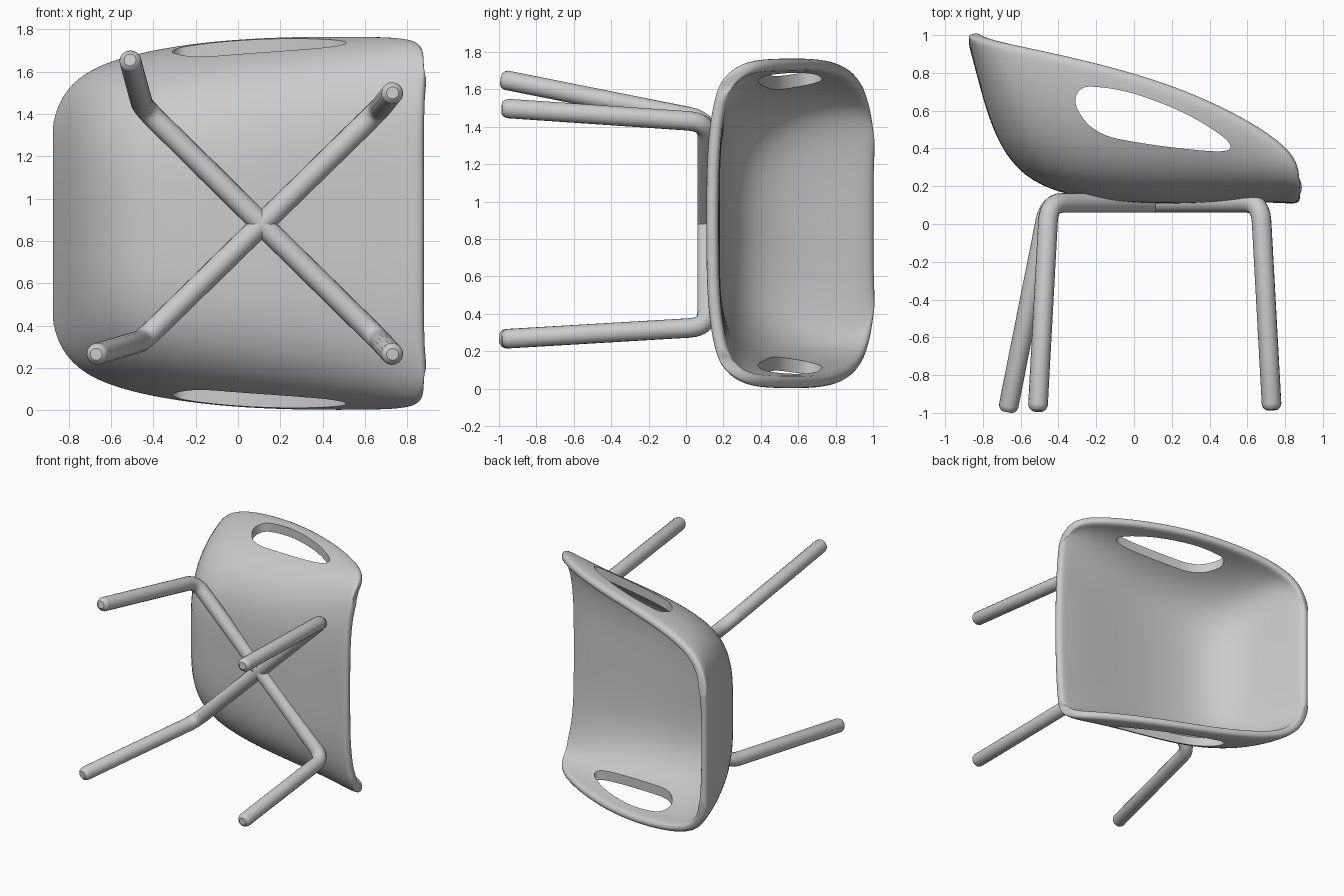
import bpy, bmesh, math
from mathutils import Vector

cube = bpy.data.objects.get("Cube")
if cube:
    bpy.data.objects.remove(cube, do_unlink=True)

MID = 0.884  # symmetry plane of the chair, which lies on its side

grey = bpy.data.materials.new("light grey")
grey.use_nodes = True
grey.diffuse_color = (0.6, 0.6, 0.6, 1)
grey.node_tree.nodes["Principled BSDF"].inputs["Base Color"].default_value = (0.6, 0.6, 0.6, 1)


def add_mesh(name, bm):
    mesh = bpy.data.meshes.new(name)
    bm.to_mesh(mesh)
    bm.free()
    ob = bpy.data.objects.new(name, mesh)
    bpy.context.collection.objects.link(ob)
    mesh.materials.append(grey)
    return ob


def activate(ob):
    bpy.ops.object.select_all(action='DESELECT')
    ob.select_set(True)
    bpy.context.view_layer.objects.active = ob


def smooth_loop(pts, steps):
    """Closed Catmull-Rom loop through the points."""
    out, n = [], len(pts)
    for i in range(n):
        a, b, c, d = (Vector(pts[(i + k) % n]) for k in (-1, 0, 1, 2))
        for s in range(steps):
            t = s / steps
            out.append(0.5 * (2 * b + (c - a) * t + (2 * a - 5 * b + 4 * c - d) * t * t
                              + (3 * b - a - 3 * c + d) * t ** 3))
    return out


def section(rx, ry, w, bx, by, flat, cols):
    """U-shaped section from rim to rim, evenly spaced along its length."""
    pts = []
    for k in range(401):
        u = math.cos(math.pi * k / 400)
        s = max(1 - abs(u) ** flat, 0.0) ** 0.55
        pts.append(Vector((rx + (bx - rx) * s, ry + (by - ry) * s, MID + u * w)))
    dist = [0.0]
    for p, q in zip(pts, pts[1:]):
        dist.append(dist[-1] + (q - p).length)
    out, k = [], 0
    for j in range(cols + 1):
        d = dist[-1] * j / cols
        while k < 399 and dist[k + 1] < d:
            k += 1
        out.append(pts[k].lerp(pts[k + 1], (d - dist[k]) / (dist[k + 1] - dist[k])))
    return out


# Seat shell: sections from the front lip to the top of the back
# rim x, rim y, half width, bottom x, bottom y, flatness of the bottom
stations = [
    (0.88, 0.175, 0.75, 0.88, 0.105, 2.2), (0.882, 0.265, 0.835, 0.81, 0.11, 3.4),
    (0.845, 0.36, 0.875, 0.68, 0.115, 3.9), (0.73, 0.47, 0.885, 0.50, 0.112, 4.0),
    (0.50, 0.607, 0.886, 0.25, 0.108, 4.0), (0.20, 0.737, 0.883, 0.0, 0.11, 4.0),
    (-0.10, 0.827, 0.864, -0.25, 0.135, 3.9), (-0.35, 0.887, 0.83, -0.45, 0.18, 3.7),
    (-0.55, 0.93, 0.785, -0.62, 0.28, 3.5), (-0.70, 0.958, 0.728, -0.735, 0.46, 3.3),
    (-0.80, 0.978, 0.65, -0.805, 0.68, 3.0), (-0.86, 0.99, 0.555, -0.855, 0.88, 2.8),
    (-0.887, 0.997, 0.43, -0.89, 0.997, 2.8)]
COLS = 34
bm = bmesh.new()
grid = [[bm.verts.new(p) for p in section(*st, COLS)] for st in stations]
for r0, r1 in zip(grid, grid[1:]):
    for j in range(COLS):
        bm.faces.new((r0[j], r1[j], r1[j + 1], r0[j + 1]))
shell = add_mesh("seat_shell", bm)
solid = shell.modifiers.new("thickness", 'SOLIDIFY')
solid.thickness, solid.offset = 0.067, -1
sub = shell.modifiers.new("rounding", 'SUBSURF')
sub.levels = sub.render_levels = 2

# Arm openings: one rounded cutter through both sides
opening = [(-0.31, 0.64), (-0.28, 0.715), (-0.19, 0.725), (0.0, 0.69), (0.25, 0.595),
           (0.44, 0.485), (0.51, 0.415), (0.46, 0.385), (0.25, 0.40), (0.0, 0.435),
           (-0.15, 0.47), (-0.25, 0.535)]
bm = bmesh.new()
face = bm.faces.new([bm.verts.new((p.x, p.y, -0.3)) for p in smooth_loop(opening, 5)])
ext = bmesh.ops.extrude_face_region(bm, geom=[face])
bmesh.ops.translate(bm, vec=(0, 0, 2.4),
                    verts=[g for g in ext["geom"] if isinstance(g, bmesh.types.BMVert)])
bmesh.ops.recalc_face_normals(bm, faces=bm.faces)
cutter = add_mesh("opening_cutter", bm)
cutter.hide_render = True
cut = shell.modifiers.new("openings", 'BOOLEAN')
cut.operation, cut.solver, cut.object = 'DIFFERENCE', 'EXACT', cutter
activate(shell)
for m in ("thickness", "rounding", "openings"):
    bpy.ops.object.modifier_apply(modifier=m)
bpy.data.objects.remove(cutter, do_unlink=True)
activate(shell)
bpy.ops.object.shade_smooth_by_angle(angle=math.radians(45))


# Leg frame: two bent tubes that cross under the seat
def leg_tube(name, foot_a, bend_a, bend_b, foot_b, radius=0.052):
    foot_a, bend_a, bend_b, foot_b = map(Vector, (foot_a, bend_a, bend_b, foot_b))

    def foot(f, b):
        d = (b - f).normalized()
        return [(f, 0.55), (f + d * 0.012, 0.85), (f + d * 0.03, 1.0)]

    def corner(p, b, q, r=0.1):
        s, e = b + (p - b).normalized() * r, b + (q - b).normalized() * r
        return [(s * (1 - t) ** 2 + b * 2 * t * (1 - t) + e * t * t, 1.0)
                for t in (i / 6 for i in range(7))]

    path = (foot(foot_a, bend_a) + corner(foot_a, bend_a, bend_b)
            + corner(bend_a, bend_b, foot_b) + foot(foot_b, bend_b)[::-1])
    cu = bpy.data.curves.new(name, 'CURVE')
    cu.dimensions = '3D'
    cu.bevel_depth, cu.bevel_resolution, cu.use_fill_caps = radius, 6, True
    sp = cu.splines.new('POLY')
    sp.points.add(len(path) - 1)
    for pt, (co, r) in zip(sp.points, path):
        pt.co, pt.radius = (*co, 1), r
    cu.materials.append(grey)
    ob = bpy.data.objects.new(name, cu)
    bpy.context.collection.objects.link(ob)
    activate(ob)
    bpy.ops.object.convert(target='MESH')
    bpy.ops.object.shade_smooth_by_angle(angle=math.radians(50))


BAR = 0.112
leg_tube("leg_tube_upper_back", (-0.51, -0.99, 1.655), (-0.45, BAR, 1.435),
         (0.67, BAR, 0.33), (0.73, -0.985, 0.265))
leg_tube("leg_tube_lower_back", (-0.67, -0.995, 0.265), (-0.45, BAR, 0.33),
         (0.67, BAR, 1.425), (0.73, -0.985, 1.5))
